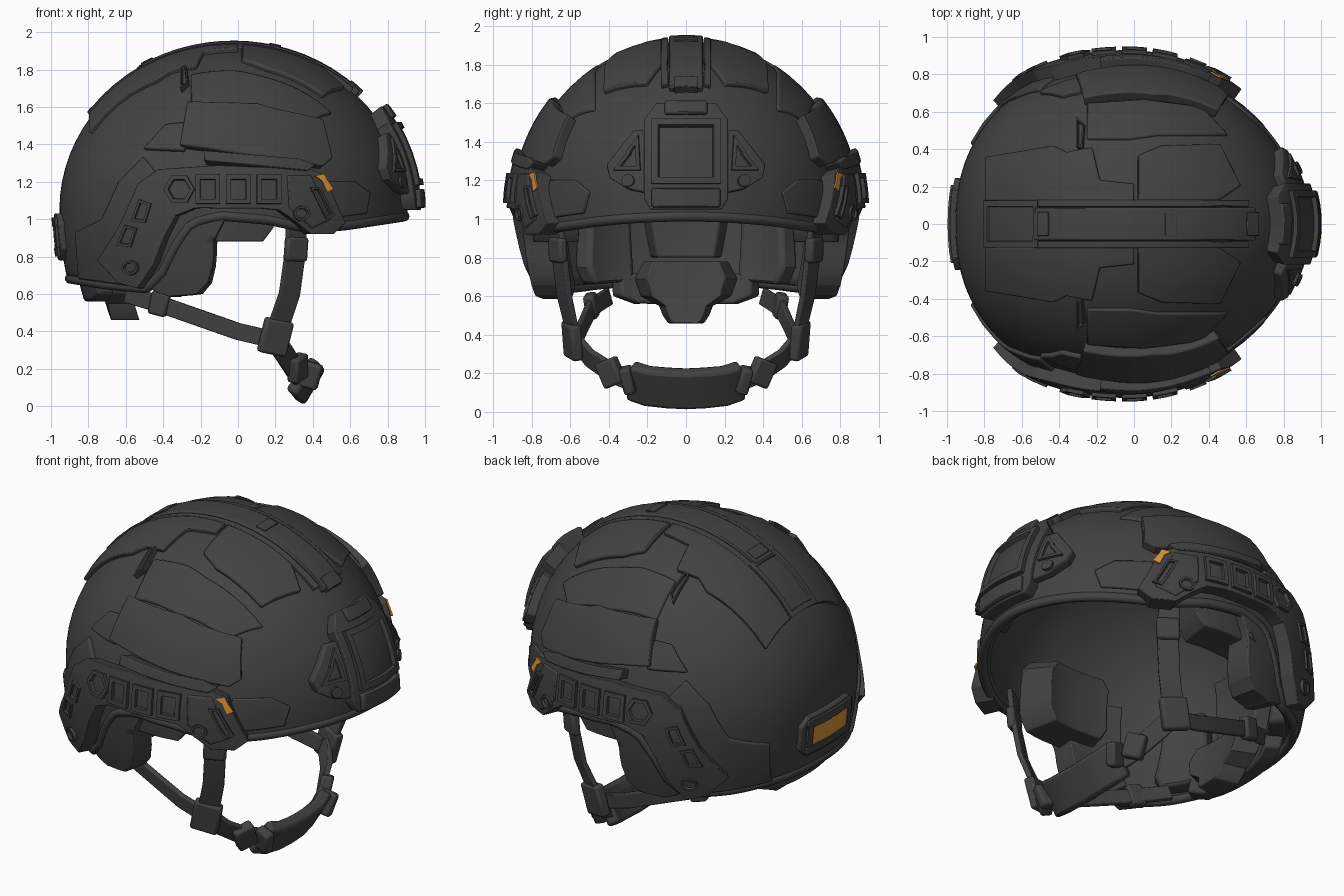
import bpy, bmesh, math
from mathutils import Vector, Matrix

if "Cube" in bpy.data.objects:
    bpy.data.objects.remove(bpy.data.objects["Cube"])

A, B, C, CX, CZ = 0.93, 0.85, 0.87, -0.025, 1.05   # shell half-sizes and centre
NF, NB = 1.87, 2.25                                # plan roundness, front and back

def material(name, rgb):
    m = bpy.data.materials.new(name)
    m.diffuse_color = (*rgb, 1)
    m.use_nodes = True
    m.node_tree.nodes["Principled BSDF"].inputs["Base Color"].default_value = m.diffuse_color
    return m

GREY = material("charcoal", (0.055, 0.055, 0.055))
ORANGE = material("amber", (0.68, 0.29, 0.04))

# ---- shell surface as a function, shared by the shell and everything fixed on it
def level(z):
    t = (z - CZ) / C
    return math.sqrt(max(0, 1 - t * t)) if t > 0 else 1 - 0.25 * t * t

def expo(x):
    return NB if x < CX else NF

def on_side(x, z):
    k, n = level(z), expo(x)
    return Vector((x, -B * k * max(0, 1 - (abs(x - CX) / (A * k)) ** n) ** (1 / n), z))

def on_top(x, y):
    n = expo(x)
    g = ((abs(x - CX) / A) ** n + (abs(y) / B) ** n) ** (1 / n)
    return Vector((x, y, CZ + C * math.sqrt(max(0, 1 - g * g))))

def on_end(y, z, s):
    k, n = level(z), NF if s > 0 else NB
    return Vector((CX + s * A * k * max(0, 1 - (abs(y) / (B * k)) ** n) ** (1 / n), y, z))

PROJ = {"side": on_side, "top": on_top,
        "front": lambda y, z: on_end(y, z, 1), "back": lambda y, z: on_end(y, z, -1)}

def normal(p):
    return Vector(((p.x - CX) / A**2, p.y / B**2, max(0, p.z - CZ) / C**2)).normalized()

def finish(name, bm, mat=GREY, mirror=False, bevel=0.0, angle=35):
    bmesh.ops.recalc_face_normals(bm, faces=bm.faces)
    me = bpy.data.meshes.new(name)
    bm.to_mesh(me)
    bm.free()
    me.shade_smooth()
    me.set_sharp_from_angle(angle=math.radians(angle))
    me.materials.append(mat)
    ob = bpy.data.objects.new(name, me)
    bpy.context.collection.objects.link(ob)
    if bevel:
        b = ob.modifiers.new("Bevel", "BEVEL")
        b.width, b.segments, b.limit_method, b.angle_limit = bevel, 2, "ANGLE", math.radians(45)
    if mirror:
        m = ob.modifiers.new("Mirror", "MIRROR")
        m.use_axis = (False, True, False)
    return ob

def patch(name, proj, outline, hi, lo=-0.03, recess=0, rim=0.02, mat=GREY, mirror=False, bevel=0.01, step=0.07):
    """Plate that follows the shell: flat outline, cut to a grid, projected, thickened."""
    bm = bmesh.new()
    bm.faces.new([bm.verts.new((u, v, 0)) for u, v in outline])
    bmesh.ops.triangulate(bm, faces=bm.faces)
    for i, axis in enumerate(((1, 0, 0), (0, 1, 0))):
        vals = [p[i] for p in outline]
        n = max(1, round((max(vals) - min(vals)) / step))
        for j in range(1, n):
            c = min(vals) + (max(vals) - min(vals)) * j / n
            bmesh.ops.bisect_plane(bm, geom=bm.verts[:] + bm.edges[:] + bm.faces[:],
                                   plane_co=Vector(axis) * c, plane_no=axis)
    bmesh.ops.remove_doubles(bm, verts=bm.verts, dist=0.006)
    for v in bm.verts:
        p = PROJ[proj](v.co.x, v.co.y)
        v.co = p + normal(p) * lo
    res = bmesh.ops.extrude_face_region(bm, geom=bm.faces[:], use_keep_orig=True)["geom"]
    for v in [g for g in res if isinstance(g, bmesh.types.BMVert)]:
        v.co += normal(v.co) * (hi - lo)
    bmesh.ops.recalc_face_normals(bm, faces=bm.faces)
    if recess:
        top = [g for g in res if isinstance(g, bmesh.types.BMFace)]
        bmesh.ops.inset_region(bm, faces=top, thickness=rim, use_even_offset=True)
        bmesh.ops.inset_region(bm, faces=top, thickness=0.004, depth=-recess, use_even_offset=True)
        bevel = 0
    return finish(name, bm, mat, mirror, bevel)

def rect(u0, v0, u1, v1):
    return [(u0, v0), (u1, v0), (u1, v1), (u0, v1)]

def sym(half):
    return half + [(-u, v) for u, v in reversed(half)]

def ngon(u, v, r, n):
    return [(u + r * math.cos(2 * math.pi * i / n), v + r * math.sin(2 * math.pi * i / n)) for i in range(n)]

def box(name, loc, size, rot=(0, 0, 0), bevel=0.015):
    bm = bmesh.new()
    bmesh.ops.create_cube(bm, size=1, matrix=Matrix.Diagonal((*size, 1)))
    r = Matrix.Rotation(rot[2], 4, "Z") @ Matrix.Rotation(rot[1], 4, "Y") @ Matrix.Rotation(rot[0], 4, "X")
    bmesh.ops.transform(bm, matrix=Matrix.Translation(loc) @ r, verts=bm.verts)
    return finish(name, bm, mirror=True, bevel=bevel)

def strap(name, pts, width, thick, mirror=True, bevel=0.006, turn=0.9, drop=0.07):
    """Flat webbing swept along points, facing away from the head."""
    bm, pts, rings = bmesh.new(), [Vector(p) for p in pts], []
    for i, p in enumerate(pts):
        t = (pts[min(i + 1, len(pts) - 1)] - pts[max(i - 1, 0)]).normalized()
        n = Vector((turn * p.x, p.y, -drop))
        n = (n - t * n.dot(t)).normalized()
        w = t.cross(n)
        rings.append([bm.verts.new(p + w * a * width / 2 + n * b * thick / 2)
                      for a, b in ((-1, -1), (1, -1), (1, 1), (-1, 1))])
    for r, q in zip(rings, rings[1:]):
        for j in range(4):
            bm.faces.new((r[j], r[(j + 1) % 4], q[(j + 1) % 4], q[j]))
    bm.faces.new(rings[0])
    bm.faces.new(rings[-1])
    return finish(name, bm, mirror=mirror, bevel=bevel)

# ---- shell: dome plus wall down to a rim whose height depends on x
RIM = [(-1, .69), (-.75, .65), (-.52, .63), (-.42, .72), (-.33, .88), (-.25, .98), (-.1, 1.02),
       (.15, 1.0), (.4, .95), (.6, .97), (1, 1.03)]
def rim_z(x):
    for (x0, z0), (x1, z1) in zip(RIM, RIM[1:]):
        if x <= x1:
            return z0 + (z1 - z0) * (x - x0) / (x1 - x0)

def shell_point(phi, z):
    c, s, k = math.cos(phi), math.sin(phi), level(z)
    n = NB if c < 0 else NF
    f = lambda q: math.copysign(abs(q) ** (2 / n), q)
    return Vector((CX + A * k * f(c), B * k * f(s), z))

bm, rows, N = bmesh.new(), [], 144
apex = bm.verts.new((CX, 0, CZ + C))
for i in range(1, 27):
    row = []
    for j in range(N):
        phi = 2 * math.pi * j / N
        low = rim_z(shell_point(phi, 1.0).x)
        z = CZ + C * math.cos(math.pi / 2 * i / 18) if i <= 18 else CZ + (low - CZ) * (i - 18) / 8
        row.append(bm.verts.new(shell_point(phi, z)))
    rows.append(row)
for j in range(N):
    k = (j + 1) % N
    bm.faces.new((apex, rows[0][j], rows[0][k]))
    for r, q in zip(rows, rows[1:]):
        bm.faces.new((r[j], q[j], q[k], r[k]))
rim_pts = [v.co.copy() for v in rows[-1]]
shell = finish("helmet_shell", bm)
sol = shell.modifiers.new("Solidify", "SOLIDIFY")
sol.thickness, sol.offset = 0.06, -1

# ---- rubber edging along the rim
cu = bpy.data.curves.new("rim_edging", "CURVE")
cu.dimensions, cu.bevel_depth, cu.bevel_resolution = "3D", 0.028, 2
sp = cu.splines.new("POLY")
sp.points.add(N - 1)
for q, p in zip(sp.points, rim_pts):
    q.co = (*(p - normal(p) * 0.015), 1)
sp.use_cyclic_u = True
cu.materials.append(GREY)
bpy.context.collection.objects.link(bpy.data.objects.new("rim_edging", cu))

# ---- cover panels on the dome
patch("top_front_panel", "top", [(.02, .12), (.02, .36), (.14, .41), (.45, .42), (.56, .2), (.44, .12)], .025, mirror=True)
patch("top_rear_panel", "top", [(-.78, .12), (-.78, .35), (-.42, .41), (-.36, .38), (-.22, .4), (-.18, .23),
                                (0, .21), (0, .12)], .025, mirror=True)
patch("upper_side_panel", "top", [(-.25, .45), (-.25, .64), (.05, .66), (.36, .62), (.5, .47), (.12, .47), (-.02, .45)],
      .014, mirror=True)
patch("side_pad", "side", [(-.26, 1.6), (.1, 1.59), (.16, 1.57), (.43, 1.51), (.48, 1.31), (.43, 1.27),
                           (-.16, 1.36), (-.3, 1.38)], .055, mirror=True, bevel=.02)
patch("side_rear_pad", "side", [(-.28, 1.51), (-.38, 1.5), (-.5, 1.37), (-.28, 1.36)], .025, mirror=True)
patch("rear_skirt_panel", "side", [(-.5, 1.33), (-.63, 1.2), (-.72, 1.0), (-.86, .93), (-.84, .68), (-.56, .64),
                                   (-.45, .74), (-.4, 1.2)], .02, mirror=True)
patch("front_skirt_panel", "side", [(.45, 1.2), (.62, 1.2), (.7, 1.14), (.68, 1.03), (.45, 1.0)], .015, mirror=True)
patch("vent_slot", "top", [(-.3, .4), (-.27, .39), (-.26, .52), (-.3, .55)], .035, recess=.02, rim=.008, mirror=True)

# ---- centre strip over the crown
patch("crown_strip", "top", rect(-.52, -.085, .63, .085), .035)
patch("crown_rear_plate", "top", rect(-.78, -.12, -.5, .12), .032, recess=.01, rim=.03)
patch("crown_edge", "top", rect(-.52, .09, .6, .125), .028, mirror=True, bevel=.005)
for i, x in enumerate((-.5, .16, .58)):
    patch(f"crown_clip_{i}", "top", rect(x, -.06, x + .06, .06), .042, bevel=.003)

# ---- accessory rails on both sides
patch("side_rail", "side", [(-.4, 1.25), (-.1, 1.27), (.36, 1.25), (.43, 1.22), (.48, 1.1), (.53, .98), (.47, .92),
                            (.36, .92), (.27, 1.0), (.2, 1.05), (-.2, 1.06), (-.31, 1.02), (-.37, .9), (-.42, .76),
                            (-.5, .63), (-.6, .66), (-.7, .78), (-.6, .95), (-.5, 1.18)], .08, mirror=True, bevel=.015)
patch("rail_top_bar", "side", [(-.17, 1.34), (-.17, 1.29), (.34, 1.24), (.38, 1.27), (.3, 1.3)], .09, mirror=True)
patch("rail_hex_cell", "side", ngon(-.29, 1.15, .075, 6), .1, recess=.025, mirror=True)
for i, x in enumerate((-.15, 0, .15)):
    patch(f"rail_cell_{i}", "side", rect(x - .06, 1.08, x + .06, 1.22), .1, recess=.04, rim=.025, mirror=True)
patch("rail_nose", "side", [(.24, 1.22), (.36, 1.22), (.46, 1.0), (.36, .95), (.25, 1.06)], .088, mirror=True)
patch("rail_nose_slot", "side", [(.35, 1.16), (.4, 1.16), (.47, 1.02), (.43, 1.0)], .1, recess=.02, rim=.012, mirror=True)
for i, (x, z) in enumerate(((-.48, 1.04), (-.55, .91))):
    patch(f"rail_leg_slot_{i}", "side", [(x - .05, z - .05), (x + .02, z - .06), (x + .05, z + .04), (x - .01, z + .06)],
          .092, recess=.025, rim=.014, mirror=True)
for i, (x, z) in enumerate(((-.53, .74), (.31, 1.03))):
    patch(f"rail_screw_{i}", "side", ngon(x, z, .04, 12), .1, recess=.012, rim=.012, mirror=True)
patch("rail_marker", "side", [(.375, 1.215), (.42, 1.225), (.465, 1.15), (.435, 1.135), (.41, 1.19)], .092, .083,
      mat=ORANGE, mirror=True, bevel=0, step=.03)

# ---- front mount
patch("front_mount", "front", sym([(.17, 1.05), (.2, 1.1), (.2, 1.48), (.14, 1.56)]), .075, bevel=.015)
patch("front_mount_frame", "front", rect(-.16, 1.17, .16, 1.47), .1, recess=.035, rim=.035)
patch("front_mount_foot", "front", rect(-.16, 1.06, .16, 1.15), .1)
patch("front_mount_head", "front", rect(-.1, 1.5, .1, 1.56), .095)
patch("front_mount_wing", "front", [(.19, 1.13), (.29, 1.15), (.38, 1.21), (.39, 1.27), (.26, 1.44), (.19, 1.44)],
      .05, mirror=True)
patch("front_mount_wing_cell", "front", [(.22, 1.24), (.35, 1.24), (.23, 1.41)], .065, recess=.03, rim=.02, mirror=True)
patch("front_mount_screw", "front", ngon(.28, 1.19, .03, 10), .065, mirror=True, bevel=0)

# ---- rear plate with amber window
patch("rear_plate", "back", sym([(.18, .78), (.24, .84), (.24, .98), (.18, 1.03)]), .03)
for s, z, h in (("lower", .8, .05), ("upper", .96, .05)):
    patch(f"rear_plate_{s}_lip", "back", rect(-.2, z, .2, z + h), .042, bevel=.005)
patch("rear_plate_end", "back", rect(.155, .845, .2, .965), .042, mirror=True, bevel=.005)
patch("rear_window", "back", rect(-.155, .848, .155, .962), .037, .029, mat=ORANGE, bevel=0)

# ---- liner pads inside
patch("ear_pad", "side", [(-.5, .66), (-.44, .61), (-.36, .585), (-.22, .6), (-.16, .66), (-.135, .75), (-.12, .9),
                          (-.07, 1.0), (.02, 1.06), (.02, 1.15), (-.05, 1.2), (-.5, 1.2)], .0, -.16, mirror=True, bevel=.04)
patch("inner_side_pad", "side", [(-.3, .88), (.14, .88), (.2, .95), (.2, 1.26), (.14, 1.33), (-.3, 1.33), (-.36, 1.26),
                                 (-.36, .95)], -.05, -.27, mirror=True, bevel=.04)
patch("nape_pad", "back", sym([(.13, .46), (.165, .5), (.19, .55), (.31, .6), (.35, .69), (.29, .78)]), -.17, -.32, bevel=.04)
patch("rear_pad", "back", sym([(.2, .8), (.24, 1.0), (.22, 1.3)]), -.05, -.2, bevel=.03)
patch("rear_corner_pad", "back", [(.33, .68), (.58, .66), (.62, .75), (.6, 1.15), (.36, 1.15)], -.05, -.16,
      mirror=True, bevel=.03)
patch("brow_pad", "front", rect(-.35, 1.1, .35, 1.3), -.05, -.14, bevel=.03)
patch("crown_pad", "top", rect(-.38, -.32, .38, .32), -.05, -.14, bevel=.03)
patch("nape_cradle", "back", sym([(.3, .56), (.42, .6), (.42, .72)]), -.06, -.16, bevel=.02)

# ---- chin harness
strap("front_strap", [(.31, -.68, 1.02), (.31, -.66, .85), (.275, -.63, .6), (.2, -.58, .38)], .12, .03, turn=1.3)
strap("rear_strap", [(-.6, -.4, .6), (-.4, -.49, .54), (0, -.555, .4), (.17, -.57, .36)], .09, .03, turn=.4)
strap("chin_strap", [(.18, -.58, .38), (.25, -.5, .28), (.3, -.38, .2), (.345, -.22, .14), (.36, 0, .12)], .11, .03)
strap("chin_cup", [(.345, -.29, .165), (.37, -.2, .135), (.38, -.1, .125), (.38, 0, .12), (.38, .1, .125),
                   (.37, .2, .135), (.345, .29, .165)], .22, .075, mirror=False, bevel=.02, drop=.2)
box("strap_top_buckle", (.31, -.665, .84), (.13, .05, .13), (.05, .05, .5))
box("strap_junction", (.2, -.59, .37), (.16, .06, .19), (.15, .2, .35))
box("chin_buckle", (.32, -.39, .205), (.07, .12, .14), (.35, .2, -.5))
box("chin_slider", (.39, -.3, .165), (.1, .06, .14), (.2, .3, -.2))
box("rear_slider", (-.42, -.49, .55), (.1, .06, .13), (.1, .25, -.2))
